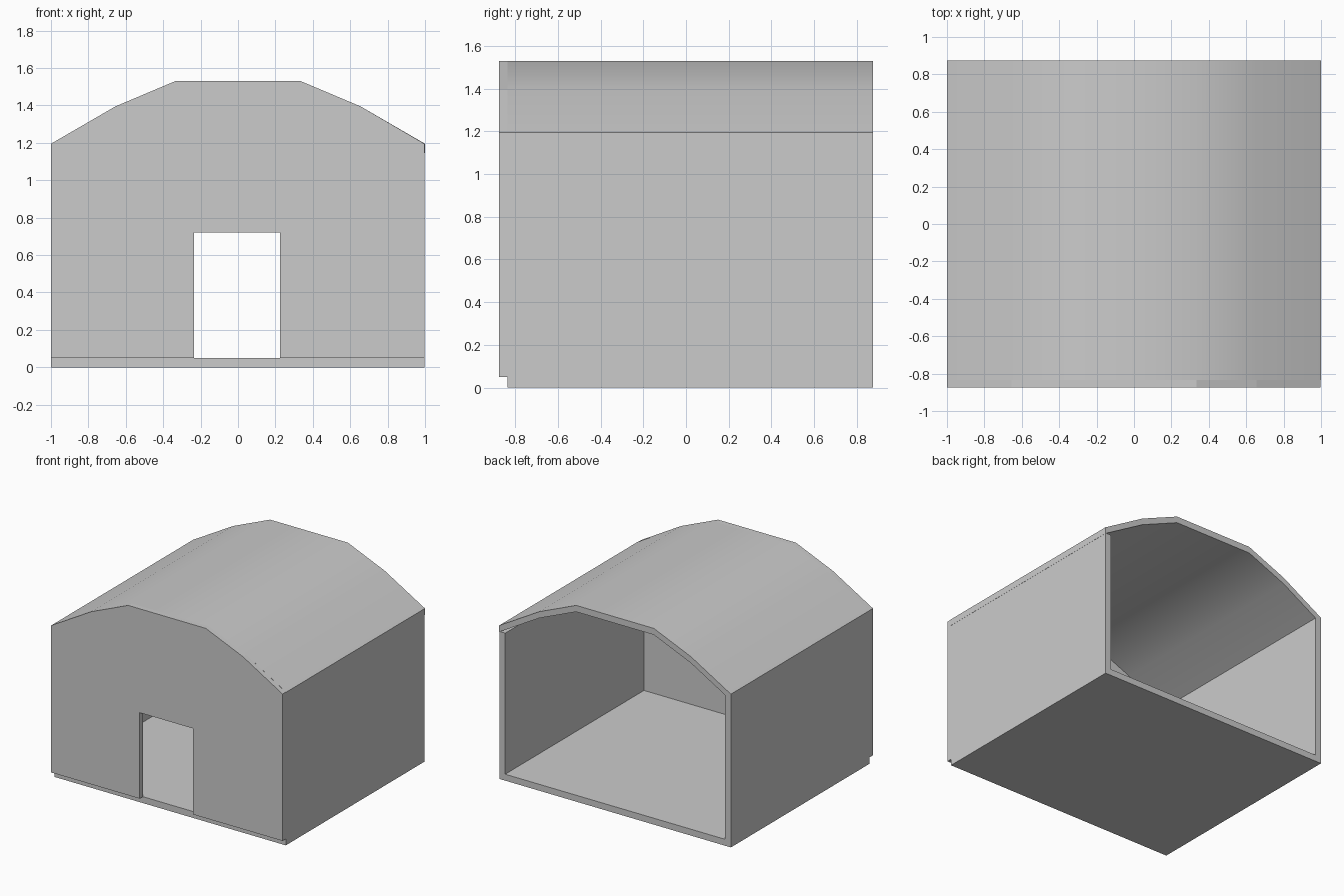
import bpy, math

if "Cube" in bpy.data.objects:
    bpy.data.objects.remove(bpy.data.objects["Cube"])

Y_FRONT, Y_INNER, Y_BACK = -0.875, -0.835, 0.875
FLOOR_Z, WALL_T = 0.05, 0.05
ARCH = [(-1, 1.195), (-0.655, 1.395), (-0.335, 1.53),
        (0.335, 1.53), (0.655, 1.395), (1, 1.195)]


def extrude_y(name, outline, y0, y1, smooth=False):
    """Solid made by sweeping an x-z outline (counter-clockwise from the front)."""
    n = len(outline)
    verts = [(x, y, z) for y in (y0, y1) for x, z in outline]
    faces = [tuple(range(n)), tuple(range(2 * n - 1, n - 1, -1))]
    faces += [(i, i + n, (i + 1) % n + n, (i + 1) % n) for i in range(n)]
    mesh = bpy.data.meshes.new(name)
    mesh.from_pydata(verts, [], faces)
    obj = bpy.data.objects.new(name, mesh)
    bpy.context.collection.objects.link(obj)
    if smooth:
        bpy.ops.object.select_all(action='DESELECT')
        obj.select_set(True)
        bpy.context.view_layer.objects.active = obj
        bpy.ops.object.shade_smooth_by_angle(angle=math.radians(35))
    return obj


def rect(x0, x1, z0, z1):
    return [(x0, z0), (x1, z0), (x1, z1), (x0, z1)]


# Floor slab, set back behind the front wall
extrude_y("floor", rect(-1, 0.997, 0, FLOOR_Z), Y_INNER, Y_BACK)

# Side walls
extrude_y("left_wall", rect(-1, -1 + WALL_T, FLOOR_Z, 1.195), Y_INNER, Y_BACK)
extrude_y("right_wall", rect(0.997 - WALL_T, 0.997, FLOOR_Z, 1.15), Y_INNER, Y_BACK)

# Faceted arch roof with smooth shading
underside = [(x, z - 0.05) for x, z in ARCH]
extrude_y("roof", underside + ARCH[::-1], Y_INNER, Y_BACK, smooth=True)

# Front gable wall whose outline runs around the doorway
door = [(-0.235, FLOOR_Z), (-0.235, 0.72), (0.225, 0.72), (0.225, FLOOR_Z)]
gable = [(min(x, 0.997), z) for x, z in ARCH]
extrude_y("front_wall", [(-1, FLOOR_Z)] + door + [(0.997, FLOOR_Z)] + gable[::-1],
          Y_FRONT, Y_INNER)
